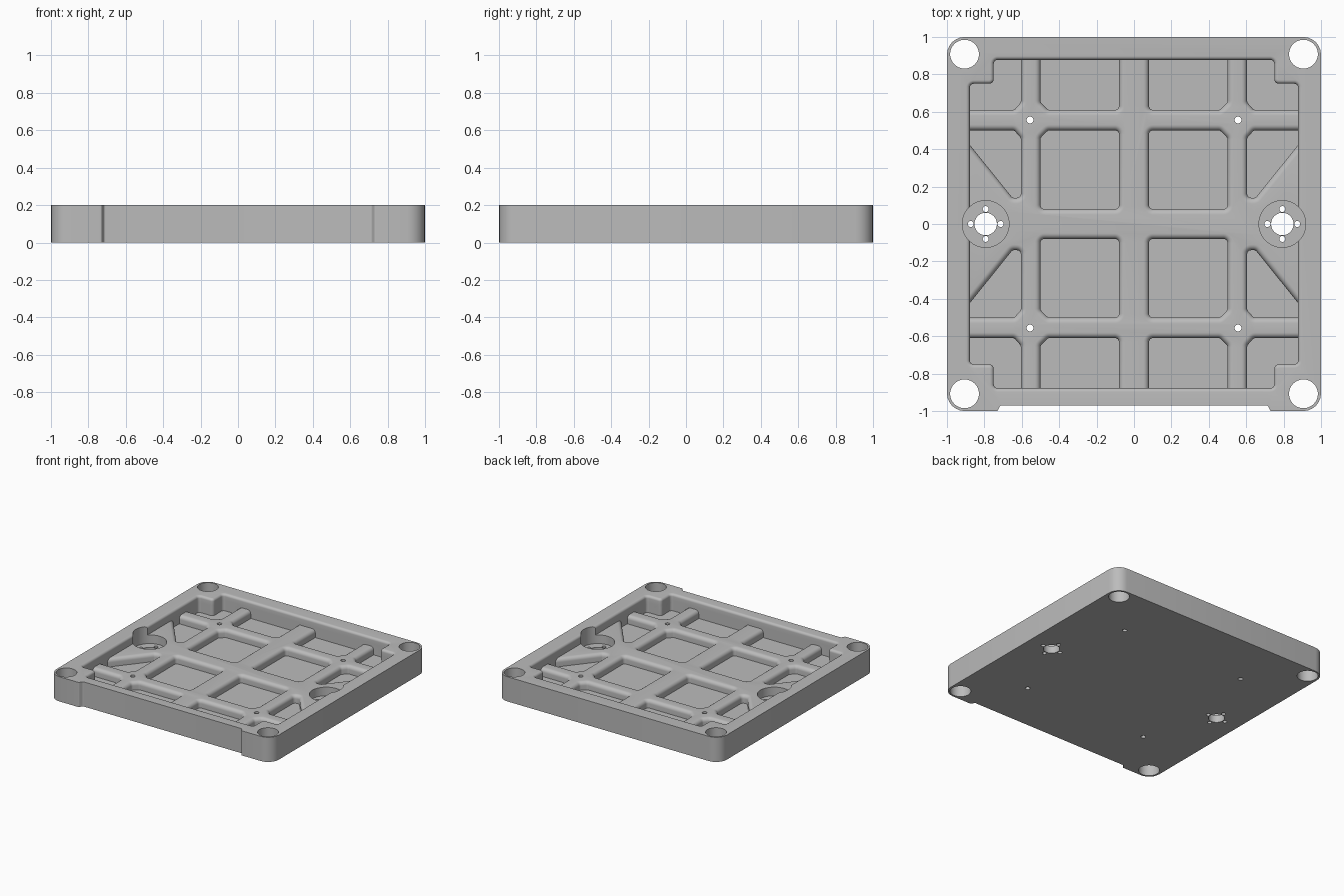
import bpy, bmesh, math
from mathutils import Vector

cube = bpy.data.objects.get("Cube")
if cube:
    bpy.data.objects.remove(cube, do_unlink=True)

TOP, RIB, FLOOR = 0.2, 0.13, 0.065   # rim, rib and pocket heights
WALL, NOTCH = 0.878, 0.75            # recess half size and corner step
SIGNS = [(1, 1), (-1, 1), (-1, -1), (1, -1)]

grey = bpy.data.materials.new("machined grey")
grey.use_nodes = True
grey.diffuse_color = (0.5, 0.5, 0.5, 1)
grey.node_tree.nodes["Principled BSDF"].inputs["Base Color"].default_value = (0.5, 0.5, 0.5, 1)


def rounded(corners, steps=6):
    """Counter-clockwise outline with an arc at each (x, y, radius) corner."""
    pts = [Vector(c[:2]) for c in corners]
    n = len(pts)
    area = sum(pts[i - 1].cross(pts[i]) for i in range(n))
    out = []
    for i, p in enumerate(pts):
        a = (pts[i - 1] - p).normalized()
        b = (pts[(i + 1) % n] - p).normalized()
        r, half = corners[i][2], a.angle(b) / 2
        if r == 0:
            out.append(p)
            continue
        centre = p + (a + b).normalized() * r / math.sin(half)
        start = p + a * r / math.tan(half) - centre
        end = p + b * r / math.tan(half) - centre
        sweep = math.atan2(start.cross(end), start.dot(end))
        for k in range(steps + 1):
            t = sweep * k / steps
            c, s = math.cos(t), math.sin(t)
            out.append(centre + Vector((start.x * c - start.y * s, start.x * s + start.y * c)))
    return out if area > 0 else out[::-1]


def offset(pts, d):
    """Move an outline outward by d."""
    out = []
    for i, p in enumerate(pts):
        e1 = (p - pts[i - 1]).normalized()
        e2 = (pts[(i + 1) % len(pts)] - p).normalized()
        n1, n2 = Vector((e1.y, -e1.x)), Vector((e2.y, -e2.x))
        out.append(p + (n1 + n2) * d / (1 + n1.dot(n2)))
    return out


def loft(bm, outline, levels):
    """Closed solid through (offset, z) levels of one outline."""
    rings = [[bm.verts.new((p.x, p.y, z)) for p in offset(outline, d)] for d, z in levels]
    n = len(outline)
    for low, high in zip(rings, rings[1:]):
        for i in range(n):
            j = (i + 1) % n
            bm.faces.new((low[i], low[j], high[j], high[i]))
    bm.faces.new(rings[0][::-1])
    bm.faces.new(rings[-1])


def flare(bottom, top, radius, steps=6):
    """Levels for a cutter that leaves a rounded upper edge."""
    arc = [math.pi / 2 * k / steps for k in range(steps + 1)]
    levels = [(0, bottom)]
    levels += [(radius * (1 - math.cos(a)), top - radius * (1 - math.sin(a))) for a in arc]
    return levels + [(radius, top + 0.02)]


def circle(x, y, r, sides):
    turn = 2 * math.pi / sides
    return [Vector((x + r * math.cos(turn * k), y + r * math.sin(turn * k))) for k in range(sides)]


def solid(name, parts):
    bm = bmesh.new()
    for outline, levels in parts:
        loft(bm, outline, levels)
    bmesh.ops.recalc_face_normals(bm, faces=bm.faces)
    mesh = bpy.data.meshes.new(name)
    bm.to_mesh(mesh)
    bm.free()
    mesh.materials.append(grey)
    ob = bpy.data.objects.new(name, mesh)
    bpy.context.collection.objects.link(ob)
    return ob


def combine(ob, other, operation):
    """Apply a boolean and discard the helper."""
    other.hide_render = True
    mod = ob.modifiers.new("cut", 'BOOLEAN')
    mod.operation, mod.solver, mod.object = operation, 'EXACT', other
    bpy.context.view_layer.objects.active = ob
    bpy.ops.object.modifier_apply(modifier=mod.name)
    bpy.data.objects.remove(other, do_unlink=True)


# Outer block with rounded corners and a shallow relief in the front edge
R = 0.095
block = rounded([(1, 1, R), (-1, 1, R), (-1, -1, R), (-0.73, -1, 0.01), (-0.715, -0.97, 0.012),
                 (0.715, -0.97, 0.012), (0.73, -1, 0.01), (1, -1, R)])
plate = solid("base_plate", [(block, [(0, 0), (0, TOP)])])

# Stepped recess inside the rim
quarter = [(WALL, NOTCH, 0.022), (NOTCH, NOTCH, 0.025), (NOTCH, WALL, 0.022)]
recess = []
for sx, sy in SIGNS:
    pts = [(x * sx, y * sy, r) for x, y, r in quarter]
    recess += pts if sx * sy > 0 else pts[::-1]
recess = rounded(recess)

# Pockets between the ribs, one quarter mirrored to all four
r = 0.022
pockets = [
    # central square
    [(0.08, 0.08, r), (0.5, 0.08, r), (0.5, 0.46, r), (0.46, 0.5, r), (0.08, 0.5, r)],
    # end rectangle
    [(0.08, 0.61, r), (0.46, 0.61, r), (0.5, 0.65, r), (0.5, 0.95, 0), (0.08, 0.95, 0)],
    # stepped corner
    [(0.64, 0.61, r), (0.95, 0.61, 0), (0.95, 0.95, 0), (0.605, 0.95, 0), (0.605, 0.65, r)],
    # side pocket with diagonal rib
    [(0.605, 0.14, r), (0.65, 0.14, r), (0.9, 0.451, 0), (0.95, 0.451, 0),
     (0.95, 0.5, 0), (0.64, 0.5, r), (0.605, 0.46, r)],
]
cuts = [(rounded([(x * sx, y * sy, q) for x, y, q in shape]), flare(FLOOR, RIB, 0.03))
        for shape in pockets for sx, sy in SIGNS]
pocket_cutter = solid("pocket_cutter", cuts)
combine(pocket_cutter, solid("recess_limit", [(recess, [(0, 0.01), (0, 0.3)])]), 'INTERSECT')
combine(plate, solid("recess_cutter", [(recess, flare(RIB, TOP, 0.02))]), 'DIFFERENCE')
combine(plate, pocket_cutter, 'DIFFERENCE')

# Round side wells
wells = [(circle(s * 0.793, 0, 0.125, 64), [(0, 0.06), (0, 0.3)]) for s in (-1, 1)]
combine(plate, solid("well_cutter", wells), 'DIFFERENCE')

# Through holes: corner posts, rib bolts, well bores with their four screws
through = [(0, -0.1), (0, 0.3)]
holes = []
for sx, sy in SIGNS:
    holes.append((circle(sx * 0.906, sy * 0.908, 0.077, 48), through))
    holes.append((circle(sx * 0.556, sy * 0.556, 0.018, 24), through))
for s in (-1, 1):
    holes.append((circle(s * 0.793, 0, 0.06, 48), through))
    for dx, dy in ((1, 0), (0, 1), (-1, 0), (0, -1)):
        holes.append((circle(s * 0.793 + dx * 0.08, dy * 0.08, 0.016, 24), through))
combine(plate, solid("hole_cutter", holes), 'DIFFERENCE')

# Smooth fillets, sharp machined edges
bpy.ops.object.select_all(action='DESELECT')
plate.select_set(True)
bpy.context.view_layer.objects.active = plate
bpy.ops.object.shade_smooth_by_angle(angle=math.radians(30))
